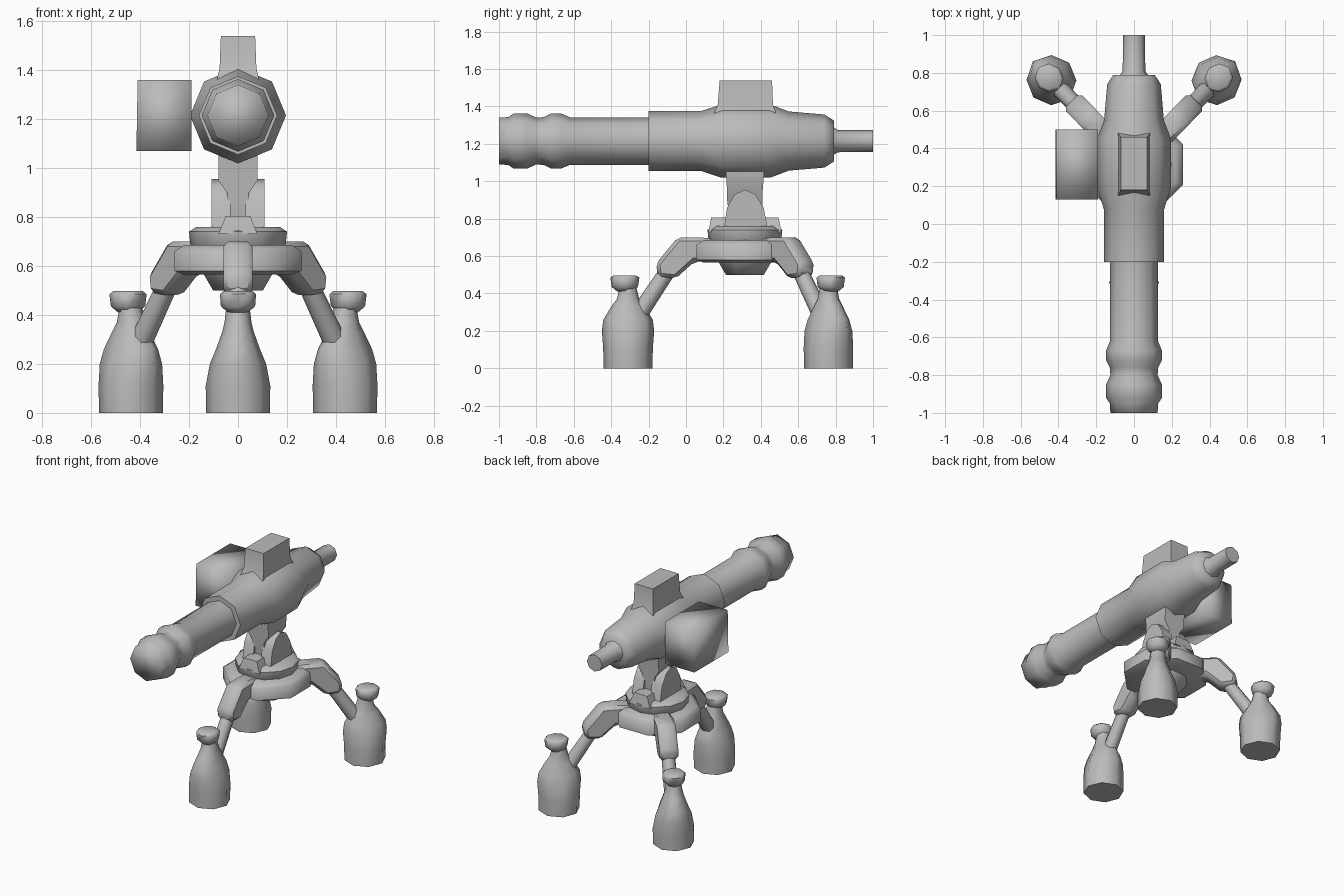
import bpy, bmesh
from math import cos, sin, pi, radians
from mathutils import Matrix, Vector

cube = bpy.data.objects.get("Cube")
if cube:
    bpy.data.objects.remove(cube, do_unlink=True)

grey = bpy.data.materials.new("plain grey")
grey.use_nodes = True
colour = (0.5, 0.5, 0.5, 1)
grey.diffuse_color = colour
grey.node_tree.nodes["Principled BSDF"].inputs["Base Color"].default_value = colour


def loft(name, rings, matrix=Matrix(), smooth=60):
    """Skin a closed solid over matching rings of points."""
    bm = bmesh.new()
    loops = [[bm.verts.new(p) for p in ring] for ring in rings]
    n = len(loops[0])
    for a, b in zip(loops, loops[1:]):
        for i in range(n):
            j = (i + 1) % n
            bm.faces.new((a[i], a[j], b[j], b[i]))
    bm.faces.new(loops[0])
    bm.faces.new(loops[-1])
    bmesh.ops.recalc_face_normals(bm, faces=bm.faces)
    mesh = bpy.data.meshes.new(name)
    bm.to_mesh(mesh)
    bm.free()
    mesh.materials.append(grey)
    obj = bpy.data.objects.new(name, mesh)
    bpy.context.collection.objects.link(obj)
    obj.matrix_world = matrix
    bpy.ops.object.select_all(action="DESELECT")
    obj.select_set(True)
    bpy.context.view_layer.objects.active = obj
    bpy.ops.object.shade_smooth_by_angle(angle=radians(smooth))
    return obj


def turned(name, levels, matrix=Matrix(), sides=8, smooth=60):
    """Stack of ellipses along local z: (height, radius x, radius y)."""
    turn = [2 * pi * i / sides for i in range(sides)]
    return loft(name, [[(rx * cos(t), ry * sin(t), z) for t in turn]
                       for z, rx, ry in levels], matrix, smooth)


def blocks(name, levels, smooth=60):
    """Stack of rectangles: (z, x0, x1, y0, y1)."""
    return loft(name, [[(a, c, z), (b, c, z), (b, d, z), (a, d, z)]
                       for z, a, b, c, d in levels], smooth=smooth)


def bevel(obj, width):
    mod = obj.modifiers.new("soft edges", "BEVEL")
    mod.width = width
    mod.segments = 1


# Barrel, receiver and rear grip lie along y
along_y = Matrix.Translation((0, 0, 1.215)) @ Matrix.Rotation(-pi / 2, 4, "X")


def round_y(name, profile, smooth):
    turned(name, [(y, r, r) for y, r in profile], along_y, smooth=smooth)


round_y("barrel", [(-1, .125), (-.95, .128), (-.92, .148), (-.85, .148),
                   (-.8, .125), (-.76, .128), (-.72, .148), (-.67, .148),
                   (-.62, .127), (-.2, .127), (-.15, .127)], 95)
round_y("receiver", [(-.2, .16), (.08, .16), (.19, .196), (.45, .196),
                     (.55, .158), (.74, .142), (.79, .11)], 60)
round_y("rear_tip", [(.75, .1), (.81, .06), (1, .058)], 60)

# Top sight block and side ammunition box
blocks("top_block", [(1.34, -.09, .09, .14, .49), (1.41, -.075, .075, .17, .465),
                     (1.54, -.07, .07, .18, .46)], 60)
blocks("side_box", [(1.07, -.415, -.19, .13, .5),
                    (1.36, -.41, -.19, .13, .5)], 95)

# Swivel post between two rounded cheeks
blocks("swivel_post", [(.74, -.04, .04, .24, .4), (.9, -.045, .045, .22, .41),
                       (.95, -.08, .08, .22, .41), (1.08, -.08, .08, .21, .42)])
cheek = [(.2, .73), (.22, .86), (.26, .93), (.315, .955),
         (.37, .93), (.415, .86), (.44, .73)]
for side, name in ((1, "left_cheek"), (-1, "right_cheek")):
    loft(name, [[(side * x, y, z) for y, z in cheek] for x in (.03, .108)])

# Turntable with a raised ridge, and the hub below
centre = Vector((0, .315, 0))
place = Matrix.Translation(centre)
turned("turntable", [(.66, .17, .17), (.69, .195, .195), (.74, .2, .2),
                     (.76, .17, .17)], place, sides=12)
blocks("turntable_ridge", [(.73, -.08, .08, .12, .51),
                           (.805, -.05, .05, .135, .495)])
octagon_turn = place @ Matrix.Rotation(pi / 8, 4, "Z")
turned("hub", [(.565, .24, .24), (.58, .28, .28), (.66, .28, .28),
               (.685, .24, .24)], octagon_turn)
turned("hub_underside", [(.5, .11, .11), (.58, .16, .16)], octagon_turn)

# Three legs, each built pointing along local x
shoulder = [(.15, .69), (.24, .7), (.36, .7), (.475, .56),
            (.465, .49), (.37, .48), (.27, .57), (.15, .57)]
foot = [(0, .13, .13), (.11, .133, .132), (.2, .14, .115), (.26, .132, .09),
        (.33, .09, .065), (.37, .06, .055), (.43, .045, .048)]
knob = [(.41, .04, .04), (.435, .07, .07), (.485, .078, .074), (.497, .06, .06)]

for name, angle in (("front", -90), ("rear_left", 45.6), ("rear_right", 134.4)):
    leg = place @ Matrix.Rotation(radians(angle), 4, "Z")
    arm = loft(name + "_shoulder",
               [[(r, w, z) for r, z in shoulder] for w in (-.06, .06)], leg)
    bevel(arm, .02)
    top, end = Vector((.4, 0, .54)), Vector((.58, 0, .27))
    span = end - top
    rod = leg @ Matrix.Translation(top) @ span.to_track_quat("Z", "Y").to_matrix().to_4x4()
    turned(name + "_strut", [(0, .042, .042), (span.length, .048, .048)], rod)
    turned(name + "_foot", foot, leg @ Matrix.Translation((.625, 0, 0)))
    turned(name + "_knob", knob, leg @ Matrix.Translation((.642, 0, 0)))
